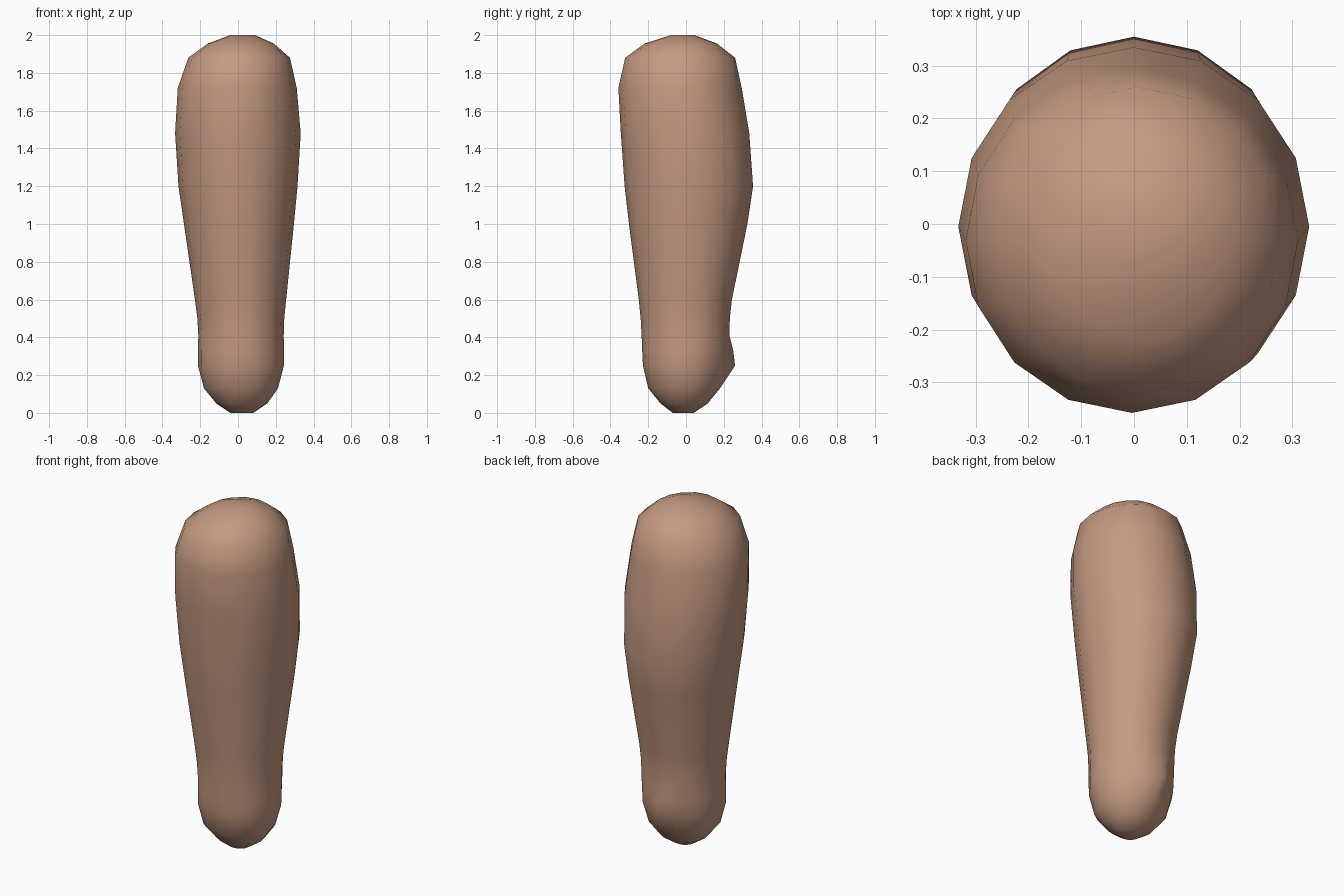
import bpy, bmesh, math

SIDES = 16

# Cross-sections from bottom to top: z, left x, right x, front y, back y
RINGS = [
    (0.00, -0.04, 0.08, -0.07, 0.04),
    (0.05, -0.115, 0.155, -0.135, 0.115),
    (0.13, -0.18, 0.212, -0.20, 0.18),
    (0.25, -0.212, 0.243, -0.228, 0.215),
    (0.33, -0.212, 0.243, -0.232, 0.222),
    (0.41, -0.21, 0.242, -0.235, 0.23),
    (0.50, -0.215, 0.245, -0.24, 0.232),
    (0.60, -0.228, 0.255, -0.25, 0.243),
    (1.00, -0.286, 0.296, -0.302, 0.325),
    (1.20, -0.315, 0.315, -0.325, 0.355),
    (1.48, -0.333, 0.332, -0.345, 0.335),
    (1.72, -0.319, 0.311, -0.358, 0.295),
    (1.88, -0.263, 0.275, -0.322, 0.26),
    (1.955, -0.16, 0.19, -0.22, 0.165),
    (2.00, -0.04, 0.09, -0.08, 0.045),
]

# Small pointed elbow bump on the back: ring z -> how far back it reaches
BUMP = {0.25: 0.26, 0.33: 0.25}


def ring(bm, z, x0, x1, y0, y1):
    cx, cy = (x0 + x1) / 2, (y0 + y1) / 2
    rx, ry = (x1 - x0) / 2, (y1 - y0) / 2
    verts = []
    for i in range(SIDES):
        a = 2 * math.pi * i / SIDES
        y = cy + ry * math.sin(a)
        if i == SIDES // 4 and z in BUMP:
            y = BUMP[z]
        verts.append(bm.verts.new((cx + rx * math.cos(a), y, z)))
    return verts


# Limb lofted through the rings and capped at both ends
bm = bmesh.new()
loops = [ring(bm, *r) for r in RINGS]
for low, high in zip(loops, loops[1:]):
    for i in range(SIDES):
        j = (i + 1) % SIDES
        bm.faces.new((low[i], low[j], high[j], high[i]))
bm.faces.new(loops[0][::-1])
bm.faces.new(loops[-1])
for f in bm.faces:
    f.smooth = True

mesh = bpy.data.meshes.new("upper_arm")
bm.to_mesh(mesh)
bm.free()
arm = bpy.data.objects.new("upper_arm", mesh)
bpy.context.collection.objects.link(arm)

# Skin colour
skin = bpy.data.materials.new("skin")
skin.diffuse_color = (0.55, 0.32, 0.22, 1)
mesh.materials.append(skin)
